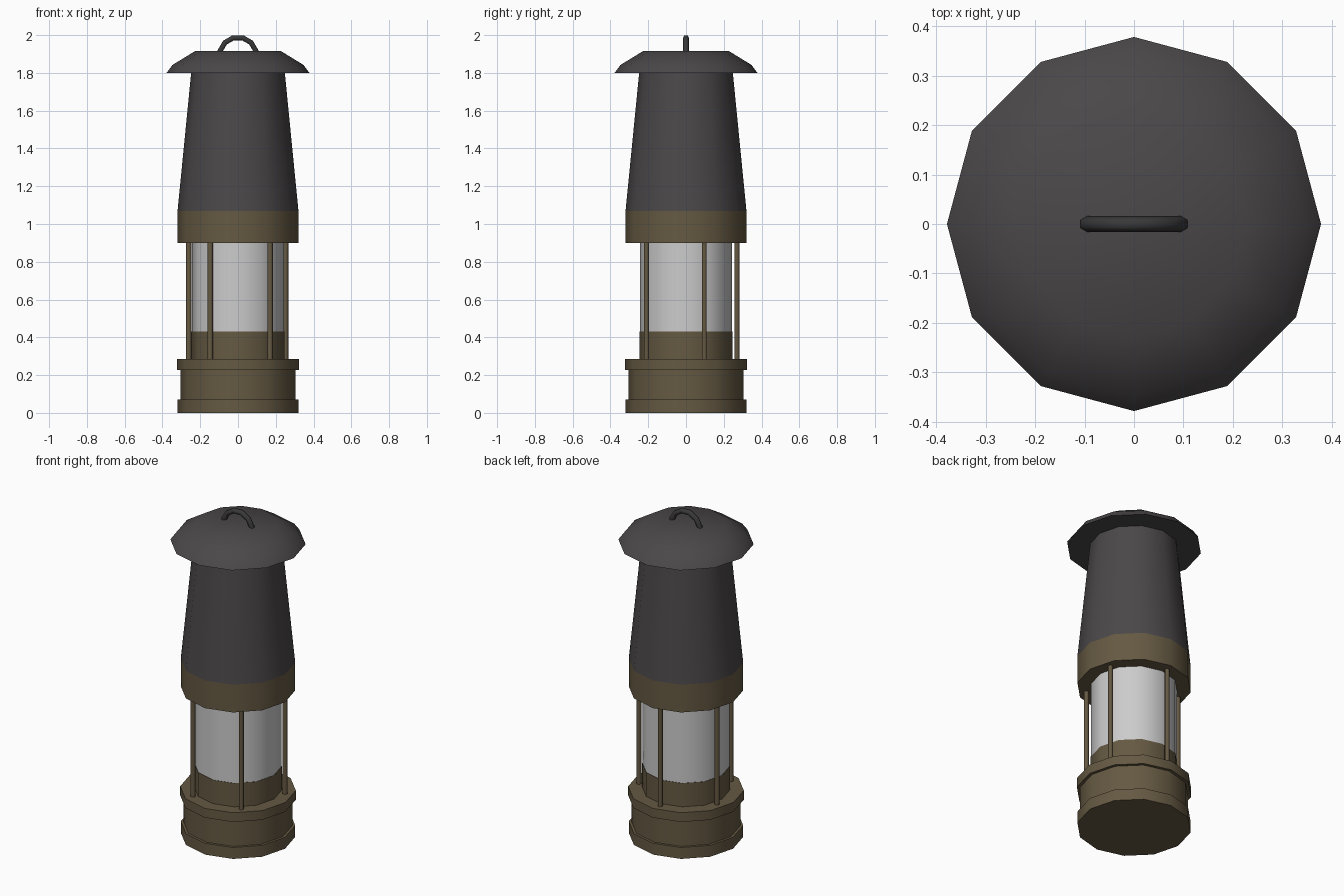
import bpy, math

if "Cube" in bpy.data.objects:
    bpy.data.objects.remove(bpy.data.objects["Cube"])

SIDES = 12


def material(name, rgb):
    m = bpy.data.materials.new(name)
    m.diffuse_color = (*rgb, 1)
    m.use_nodes = True
    m.node_tree.nodes["Principled BSDF"].inputs["Base Color"].default_value = m.diffuse_color
    return m


BRASS = material("brass", (0.13, 0.10, 0.055))
IRON = material("iron", (0.07, 0.064, 0.066))
BLACK = material("dark_iron", (0.04, 0.04, 0.042))
GLASS = material("glass", (0.62, 0.62, 0.62))


def add_mesh(name, verts, faces, mat, angle=40):
    me = bpy.data.meshes.new(name)
    me.from_pydata(verts, [], faces)
    me.materials.append(mat)
    ob = bpy.data.objects.new(name, me)
    bpy.context.collection.objects.link(ob)
    bpy.ops.object.select_all(action='DESELECT')
    ob.select_set(True)
    bpy.context.view_layer.objects.active = ob
    bpy.ops.object.shade_smooth_by_angle(angle=math.radians(angle))
    return ob


def skin(rings):
    """Faces joining consecutive rings of equal size, with end caps."""
    n, k = len(rings[0]), len(rings)
    faces = [(r * n + i, r * n + (i + 1) % n, (r + 1) * n + (i + 1) % n, (r + 1) * n + i)
             for r in range(k - 1) for i in range(n)]
    faces += [tuple(reversed(range(n))), tuple(range((k - 1) * n, k * n))]
    return [v for ring in rings for v in ring], faces


def lathe(name, profile, mat, sides=SIDES, at=(0, 0), angle=40):
    """Turn a (radius, z) profile listed bottom to top."""
    rings = [[(at[0] + r * math.cos(2 * math.pi * i / sides),
               at[1] + r * math.sin(2 * math.pi * i / sides), z) for i in range(sides)]
             for r, z in profile]
    return add_mesh(name, *skin(rings), mat, angle)


# Stepped brass base
lathe("base_foot", [(0.32, 0), (0.32, 0.07)], BRASS)
lathe("base_tank", [(0.305, 0.07), (0.305, 0.228)], BRASS)
lathe("base_flange", [(0.323, 0.228), (0.323, 0.285)], BRASS)

# Burner collar and glass
lathe("burner_collar", [(0.245, 0.285), (0.245, 0.43)], BRASS)
lathe("glass_cylinder", [(0.243, 0.43), (0.243, 0.90)], GLASS)

# Five guard pillars around the glass
for i in range(5):
    a = math.radians(21 + 72 * i)
    lathe(f"pillar_{i + 1}", [(0.015, 0.27), (0.015, 0.92)], BRASS, 6,
          (0.27 * math.cos(a), 0.27 * math.sin(a)), 65)

# Upper band, tapered bonnet and domed cap
lathe("upper_band", [(0.32, 0.90), (0.32, 1.07)], BRASS)
lathe("bonnet", [(0.32, 1.07), (0.248, 1.80)], IRON)
lathe("cap", [(0.378, 1.80), (0.347, 1.842), (0.228, 1.915)], IRON)

# Carrying loop: arc of a 12-sided ring, its ends sunk in the cap
rings = []
for deg in range(-15, 196, 30):
    a = math.radians(deg)
    ring = []
    for j in range(6):
        b = 2 * math.pi * j / 6 + math.pi / 6
        rad = 0.098 + 0.016 * math.cos(b)
        ring.append((rad * math.cos(a), 0.016 * math.sin(b), 1.891 + rad * math.sin(a)))
    rings.append(ring[::-1])
add_mesh("carrying_loop", *skin(rings), BLACK, 65)
